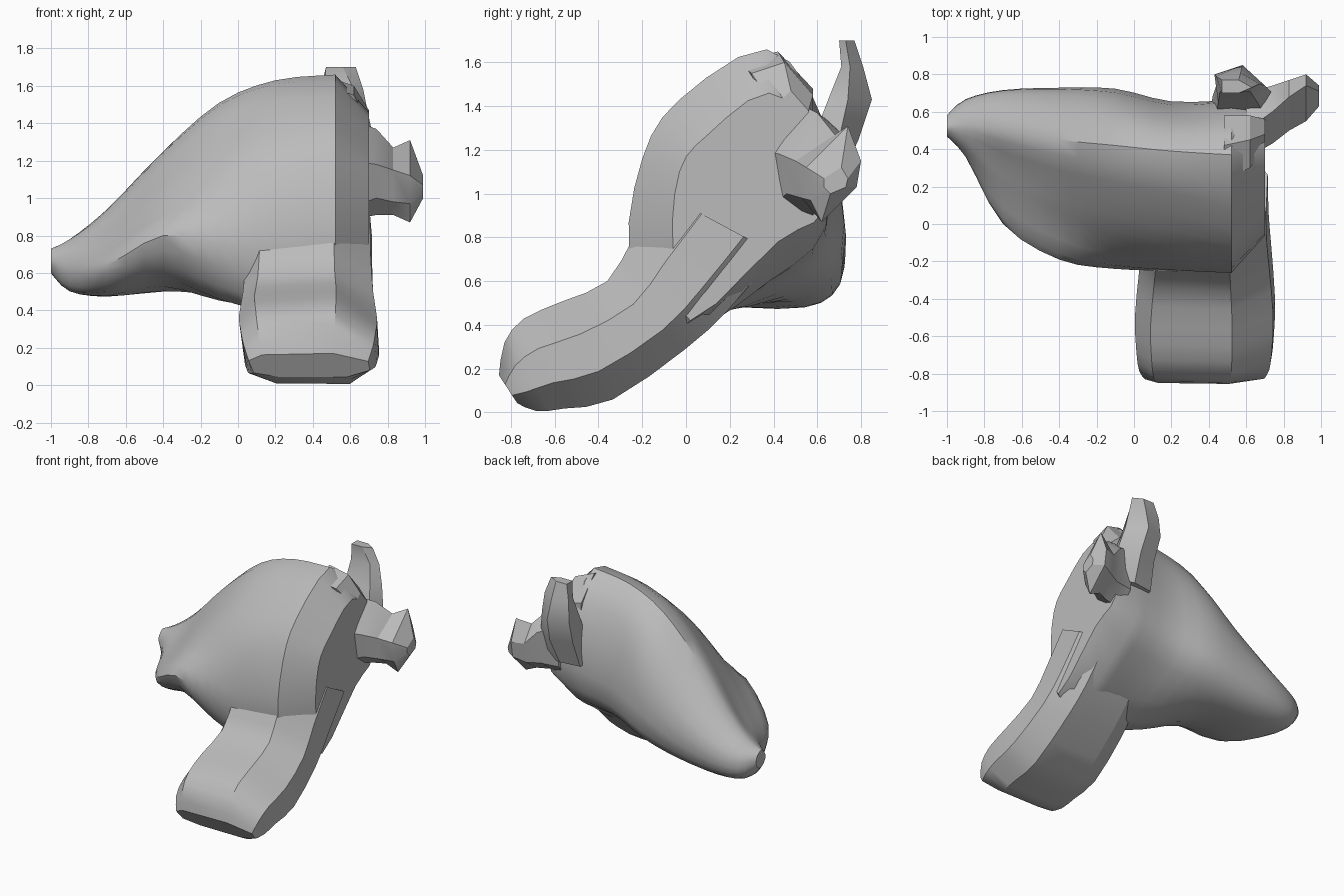
import bpy, bmesh, math
from mathutils import Vector

cube = bpy.data.objects.get("Cube")
if cube:
    bpy.data.objects.remove(cube, do_unlink=True)

grey = bpy.data.materials.new("plain grey")
grey.use_nodes = True
colour = (0.5, 0.5, 0.5, 1.0)
grey.diffuse_color = colour
grey.node_tree.nodes["Principled BSDF"].inputs["Base Color"].default_value = colour


def spline(points, closed, steps):
    """Pass a smooth curve through the points and resample it."""
    count = len(points)
    result = []
    for i in range(count if closed else count - 1):
        picks = [i - 1, i, i + 1, i + 2]
        if closed:
            a, b, c, d = (points[k % count] for k in picks)
        else:
            a, b, c, d = (points[min(max(k, 0), count - 1)] for k in picks)
        for s in range(steps):
            t = s / steps
            bend = (c - a) * t + (2 * a - 5 * b + 4 * c - d) * t ** 2 + (3 * b - a - 3 * c + d) * t ** 3
            result.append(b + bend / 2)
    if not closed:
        result.append(points[-1])
    return result


def refine(rings, around, along):
    """Smooth a stack of rings both around and along."""
    rings = [spline(ring, True, around) for ring in rings]
    columns = [spline(list(column), False, along) for column in zip(*rings)]
    return [list(ring) for ring in zip(*columns)]


def loft(name, rings, angle=35):
    """Skin a stack of rings into a closed solid."""
    bm = bmesh.new()
    loops = [[bm.verts.new(p) for p in ring] for ring in rings]
    count = len(loops[0])
    for low, high in zip(loops, loops[1:]):
        for i in range(count):
            j = (i + 1) % count
            bm.faces.new((low[i], low[j], high[j], high[i]))
    bm.faces.new(loops[0])
    bm.faces.new(loops[-1])
    bmesh.ops.recalc_face_normals(bm, faces=bm.faces)
    mesh = bpy.data.meshes.new(name)
    bm.to_mesh(mesh)
    bm.free()
    mesh.materials.append(grey)
    obj = bpy.data.objects.new(name, mesh)
    bpy.context.collection.objects.link(obj)
    bpy.ops.object.select_all(action="DESELECT")
    obj.select_set(True)
    bpy.context.view_layer.objects.active = obj
    bpy.ops.object.shade_smooth_by_angle(angle=math.radians(angle))
    return obj


def side_ring(x, *outline):
    return [Vector((x, y, z)) for y, z in outline]


# Body: side outlines from the blunt left tip to the right flank
# order: ridge, upper front, middle front, front crease, belly, belly back, lower back, upper back
body = [
    side_ring(-1, (.52, .73), (.49, .71), (.47, .68), (.47, .65), (.5, .61), (.54, .6), (.58, .64), (.57, .7)),
    side_ring(-.9, (.54, .78), (.44, .75), (.38, .68), (.36, .59), (.43, .51), (.58, .51), (.66, .58), (.65, .7)),
    side_ring(-.7, (.5, .94), (.33, .84), (.15, .74), (.0, .64), (.15, .5), (.54, .48), (.7, .58), (.69, .78)),
    side_ring(-.4, (.45, 1.25), (.21, 1.12), (.0, .96), (-.19, .8), (.02, .57), (.5, .5), (.71, .63), (.69, .95)),
    side_ring(-.1, (.42, 1.51), (.13, 1.35), (-.1, 1.1), (-.24, .75), (-.05, .46), (.45, .53), (.71, .72), (.66, 1.2)),
    side_ring(.2, (.39, 1.63), (.06, 1.44), (-.17, 1.15), (-.25, .72), (-.1, .38), (.38, .58), (.64, .8), (.6, 1.3)),
    side_ring(.52, (.37, 1.66), (-.03, 1.43), (-.2, 1.16), (-.26, .72), (-.08, .33), (.38, .6), (.64, .85), (.62, 1.35)),
]
flank = side_ring(.7, (.38, 1.46), (.1, 1.27), (-.03, 1.1), (-.06, .76), (.02, .42), (.42, .78), (.63, .92), (.63, 1.25))
loft("body", refine(body, 3, 3) + [spline(flank, True, 3)])

# Leg: the same blocky cross-section follows the shin line and the calf line
section = ((.1, .06), (.52, 0), (.73, .33), (.74, .7), (.6, .98), (.2, .97), (.05, .8), (.02, .3))
leg_lines = [
    ((-.1, 1.0), (.42, .72), .93),
    ((-.24, .8), (.2, .46), .94),
    ((-.36, .6), (.0, .28), .98),
    ((-.56, .51), (-.33, .05), 1.04),
    ((-.74, .43), (-.55, .01), 1.02),
    ((-.83, .32), (-.68, .0), .98),
    ((-.855, .17), (-.77, .04), .9),
]
leg = []
for shin, calf, width in leg_lines:
    top, low = Vector((0, *shin)), Vector((0, *calf))
    leg.append([top.lerp(low, t) + Vector((.39 + (x - .39) * width, 0, 0)) for x, t in section])
loft("leg", refine(leg, 1, 2), 28)


def flat_ring(z, *outline):
    return [Vector((x, y, z)) for x, y in outline]


# Upright ear at the back of the right shoulder
ear = [
    flat_ring(1.05, (.4, .55), (.7, .55), (.72, .66), (.58, .7), (.42, .68)),
    flat_ring(1.25, (.44, .58), (.7, .58), (.74, .7), (.6, .79), (.44, .74)),
    flat_ring(1.43, (.45, .65), (.66, .65), (.7, .74), (.58, .85), (.43, .8)),
    flat_ring(1.58, (.46, .71), (.62, .71), (.67, .75), (.57, .81), (.44, .79)),
    flat_ring(1.7, (.47, .7), (.56, .7), (.63, .73), (.56, .77), (.47, .77)),
]
loft("upright_ear", ear, 30)

# Flared ear pointing outward from the right flank
flared = [
    side_ring(.6, (.35, 1.2), (.4, .95), (.58, .88), (.68, 1.0), (.7, 1.3), (.5, 1.42)),
    side_ring(.74, (.43, 1.18), (.46, 1.0), (.58, .91), (.7, 1.0), (.74, 1.25), (.6, 1.37)),
    side_ring(.83, (.5, 1.15), (.53, .98), (.62, .91), (.75, 1.0), (.77, 1.15), (.68, 1.27)),
    side_ring(.92, (.55, 1.12), (.57, .97), (.62, .87), (.78, 1.03), (.8, 1.15), (.74, 1.31)),
    side_ring(.99, (.63, 1.07), (.63, 1.03), (.66, 1.0), (.73, 1.03), (.74, 1.07), (.71, 1.12)),
]
loft("flared_ear", flared, 25)

# Faceted crest on the right shoulder
crest = [
    side_ring(.48, (.24, 1.6), (.38, 1.35), (.58, 1.3), (.58, 1.48), (.42, 1.65)),
    side_ring(.62, (.3, 1.55), (.38, 1.3), (.58, 1.25), (.58, 1.45), (.45, 1.6)),
    side_ring(.7, (.4, 1.4), (.47, 1.25), (.58, 1.25), (.56, 1.38), (.48, 1.47)),
]
loft("shoulder_crest", crest, 20)
